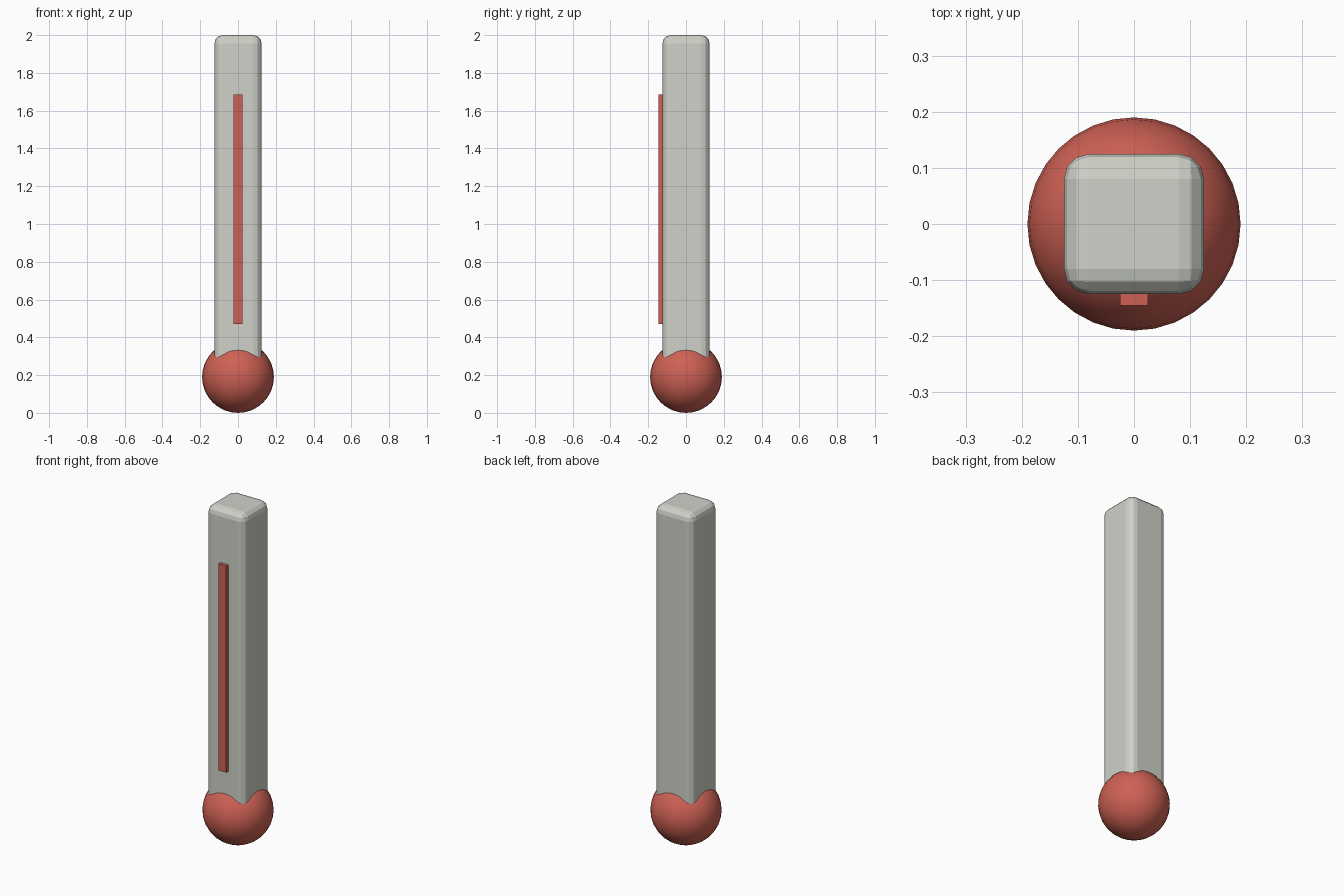
import bpy

if "Cube" in bpy.data.objects:
    bpy.data.objects.remove(bpy.data.objects["Cube"])

red = bpy.data.materials.new("red_fluid")
red.diffuse_color = (0.62, 0.12, 0.09, 1)
red.use_nodes = True
red.node_tree.nodes["Principled BSDF"].inputs["Base Color"].default_value = red.diffuse_color
glass = bpy.data.materials.new("pale_glass")
glass.diffuse_color = (0.62, 0.64, 0.58, 1)
glass.use_nodes = True
glass.node_tree.nodes["Principled BSDF"].inputs["Base Color"].default_value = glass.diffuse_color


def box(name, lo, hi, mat):
    """Box spanning two opposite corners."""
    mid = [(a + b) / 2 for a, b in zip(lo, hi)]
    bpy.ops.mesh.primitive_cube_add(size=1, location=mid)
    ob = bpy.context.object
    ob.name = name
    ob.scale = [b - a for a, b in zip(lo, hi)]
    bpy.ops.object.transform_apply(location=False, rotation=False, scale=True)
    ob.data.materials.append(mat)
    return ob


# Bulb at the base
bpy.ops.mesh.primitive_uv_sphere_add(segments=32, ring_count=16, radius=0.19,
                                     location=(0, 0, 0.19))
bulb = bpy.context.object
bulb.name = "bulb"
bulb.data.materials.append(red)
bpy.ops.object.shade_smooth()

# Square tube with rounded edges, sunk into the bulb
tube = box("tube", (-0.125, -0.125, 0.2), (0.125, 0.125, 2.0), glass)
bevel = tube.modifiers.new("rounded_edges", 'BEVEL')
bevel.width = 0.045
bevel.segments = 3

# Raised fluid column on the front face
box("fluid_column", (-0.025, -0.145, 0.47), (0.025, -0.105, 1.685), red)
